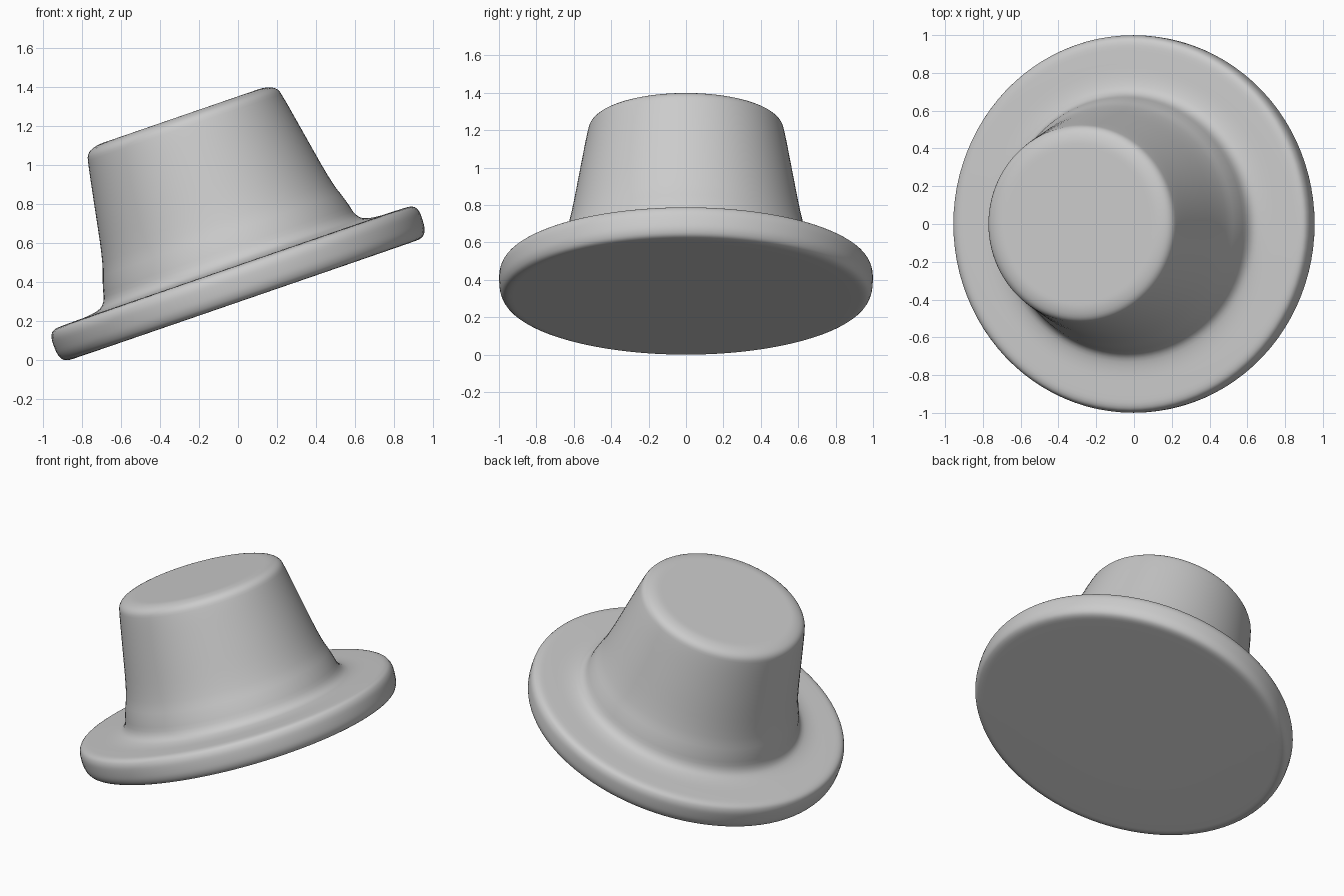
import bpy, bmesh, math
from mathutils import Matrix

if "Cube" in bpy.data.objects:
    bpy.data.objects.remove(bpy.data.objects["Cube"])

SEGMENTS = 96
TILT = math.radians(-19)

# Half profile (radius, height): underside, brim edge, brim top, flare, crown, top
control = [(0.0, -0.094), (0.90, -0.094), (0.97, -0.092), (0.995, -0.055),
           (1.0, 0.0), (0.998, 0.05), (0.975, 0.083), (0.90, 0.086),
           (0.76, 0.088), (0.685, 0.115), (0.66, 0.22), (0.62, 0.33),
           (0.565, 0.63), (0.53, 0.82), (0.515, 0.88), (0.455, 0.904),
           (0.38, 0.904), (0.0, 0.904)]


def round_corners(points, passes):
    """Corner cutting that keeps both end points."""
    for _ in range(passes):
        out = [points[0]]
        for (r0, h0), (r1, h1) in zip(points, points[1:]):
            out.append((0.75 * r0 + 0.25 * r1, 0.75 * h0 + 0.25 * h1))
            out.append((0.25 * r0 + 0.75 * r1, 0.25 * h0 + 0.75 * h1))
        points = out + [points[-1]]
    return points


# Hat: lathe the profile about its own axis
bm = bmesh.new()
verts = [bm.verts.new((r, 0, h)) for r, h in round_corners(control, 2)]
edges = [bm.edges.new(pair) for pair in zip(verts, verts[1:])]
bmesh.ops.spin(bm, geom=verts + edges, cent=(0, 0, 0), axis=(0, 0, 1),
               angle=2 * math.pi, steps=SEGMENTS)
bmesh.ops.remove_doubles(bm, verts=bm.verts, dist=0.0005)
bmesh.ops.recalc_face_normals(bm, faces=bm.faces)

# Tip the hat sideways and stand it on the ground, centred
bm.transform(Matrix.Rotation(TILT, 4, 'Y'))
low = min(v.co.z for v in bm.verts)
mid = (min(v.co.x for v in bm.verts) + max(v.co.x for v in bm.verts)) / 2
bm.transform(Matrix.Translation((-mid, 0, -low)))
for f in bm.faces:
    f.smooth = True

mesh = bpy.data.meshes.new("hat")
bm.to_mesh(mesh)
bm.free()
hat = bpy.data.objects.new("hat", mesh)
bpy.context.collection.objects.link(hat)
